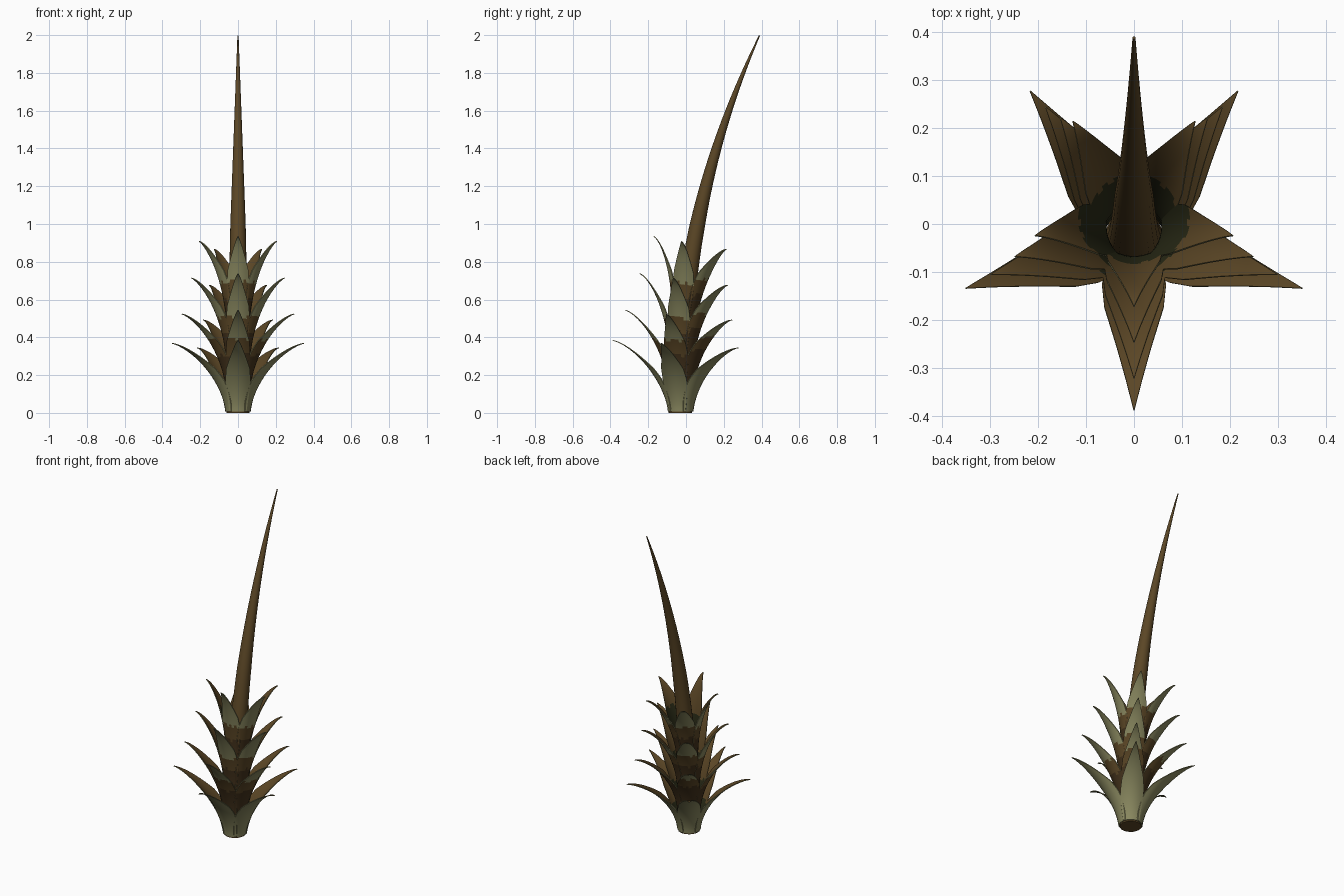
import bpy, bmesh, math, random
from mathutils import Vector

if "Cube" in bpy.data.objects:
    bpy.data.objects.remove(bpy.data.objects["Cube"])

random.seed(4)


def make_mat(name, rgb):
    m = bpy.data.materials.new(name)
    m.diffuse_color = (*rgb, 1)
    m.use_nodes = True
    m.node_tree.nodes["Principled BSDF"].inputs["Base Color"].default_value = m.diffuse_color
    return m


OLIVE = make_mat("pale olive", (0.25, 0.245, 0.115))
BROWN = make_mat("bark brown", (0.105, 0.062, 0.019))
DARK_GREEN = make_mat("dark green", (0.022, 0.023, 0.008))
DARK_BROWN = make_mat("dark brown", (0.055, 0.031, 0.011))


def bend(z, radial, side, a):
    """Place a point around the curved stem axis at height z, facing angle a."""
    t = max(z, 0) / 2
    y0 = -0.03 + 0.42 * t ** 2.2
    tilt = math.atan(0.462 * t ** 1.2)
    px = radial * math.cos(a) - side * math.sin(a)
    py = radial * math.sin(a) + side * math.cos(a)
    return Vector((px, y0 + py * math.cos(tilt), z - py * math.sin(tilt)))


def finish(name, bm, mats):
    bmesh.ops.recalc_face_normals(bm, faces=bm.faces)
    me = bpy.data.meshes.new(name)
    bm.to_mesh(me)
    bm.free()
    for m in mats:
        me.materials.append(m)
    ob = bpy.data.objects.new(name, me)
    bpy.context.collection.objects.link(ob)
    bpy.ops.object.select_all(action='DESELECT')
    ob.select_set(True)
    bpy.context.view_layer.objects.active = ob
    bpy.ops.object.shade_smooth_by_angle(angle=math.radians(40))
    return ob


# Curved tapering stalk
bm = bmesh.new()
N, ROWS = 20, 36
rings = []
for i in range(ROWS + 1):
    z = 1.998 * i / ROWS
    r = 0.062 - 0.0215 * z if z < 1 else 0.0405 - 0.0375 * (z - 1)
    rings.append([bm.verts.new(bend(z, r, 0, math.tau * k / N)) for k in range(N)])
for lo, hi in zip(rings, rings[1:]):
    for k in range(N):
        bm.faces.new((lo[k], lo[(k + 1) % N], hi[(k + 1) % N], hi[k]))
bm.faces.new(rings[0])
bm.faces.new(rings[-1])
for v in bm.verts:
    v.co.z = max(v.co.z, 0)
finish("stalk", bm, [BROWN])

# Leaf half-width along its length
WIDTH = [(0, .045), (.2, .060), (.35, .067), (.5, .062), (.7, .036), (.85, .018), (1, .001)]


def leaf_width(u):
    for (a, wa), (b, wb) in zip(WIDTH, WIDTH[1:]):
        if u <= b:
            return wa + (wb - wa) * (u - a) / (b - a)
    return WIDTH[-1][1]


def leaf(name, a, z0, z1, r0, r1, scale, out_h, in_h):
    """Cupped leaf: olive outside above out_h, brown inside above in_h, darker below."""
    bm = bmesh.new()
    rows, cols, thick = 28, 8, 0.006
    outer, inner = [], []
    for i in range(rows + 1):
        u = i / rows
        z = z0 + (z1 - z0) * (1 - (1 - u) ** 1.45)
        r = r0 + (r1 - r0) * u ** 1.5
        w = leaf_width(u) * scale
        o, n = [], []
        for j in range(cols + 1):
            s = w * (2 * j / cols - 1)
            rad = r - s * s / 0.16
            o.append(bm.verts.new(bend(z, rad, s, a)))
            n.append(bm.verts.new(bend(z + thick * 0.6 * u, rad - thick * (1 - 0.5 * u), s, a)))
        outer.append(o)
        inner.append(n)
    for i in range(rows):
        h = 1 - (1 - (i + .5) / rows) ** 1.45
        for j in range(cols):
            hj = h + random.uniform(-.03, .03)     # ragged colour edge
            f = bm.faces.new((outer[i][j], outer[i][j + 1], outer[i + 1][j + 1], outer[i + 1][j]))
            f.material_index = 0 if hj > out_h else 1 if hj > out_h - .2 else 3
            f = bm.faces.new((inner[i][j], inner[i + 1][j], inner[i + 1][j + 1], inner[i][j + 1]))
            f.material_index = 1 if hj > in_h else 2
        for j in (0, cols):
            bm.faces.new((outer[i][j], outer[i + 1][j], inner[i + 1][j], inner[i][j]))
    for i in (0, rows):
        for j in range(cols):
            bm.faces.new((outer[i][j], outer[i][j + 1], inner[i][j + 1], inner[i][j]))
    finish(name, bm, [OLIVE, BROWN, DARK_GREEN, DARK_BROWN])


# Four tiers of five leaves: base z, tip z, base radius, tip radius, width scale, colour heights
TIERS = [(.008, .36, .066, .37, 1, -.1, .4),
         (.13, .513, .066, .315, .97, .66, .4),
         (.30, .702, .066, .262, .93, .50, .4),
         (.48, .895, .062, .218, .88, .48, .5)]
for t, (*shape, out_h, in_h) in enumerate(TIERS):
    for k in range(5):
        if t and k in (2, 3):
            out_h2 = out_h + .08                   # back leaves stay brown higher up
        else:
            out_h2 = out_h
        in_h2 = in_h + .15 if t == 3 and k in (1, 4) else in_h
        leaf(f"leaf_tier{t + 1}_{k + 1}", math.radians(-90 + 72 * k), *shape, out_h2, in_h2)
